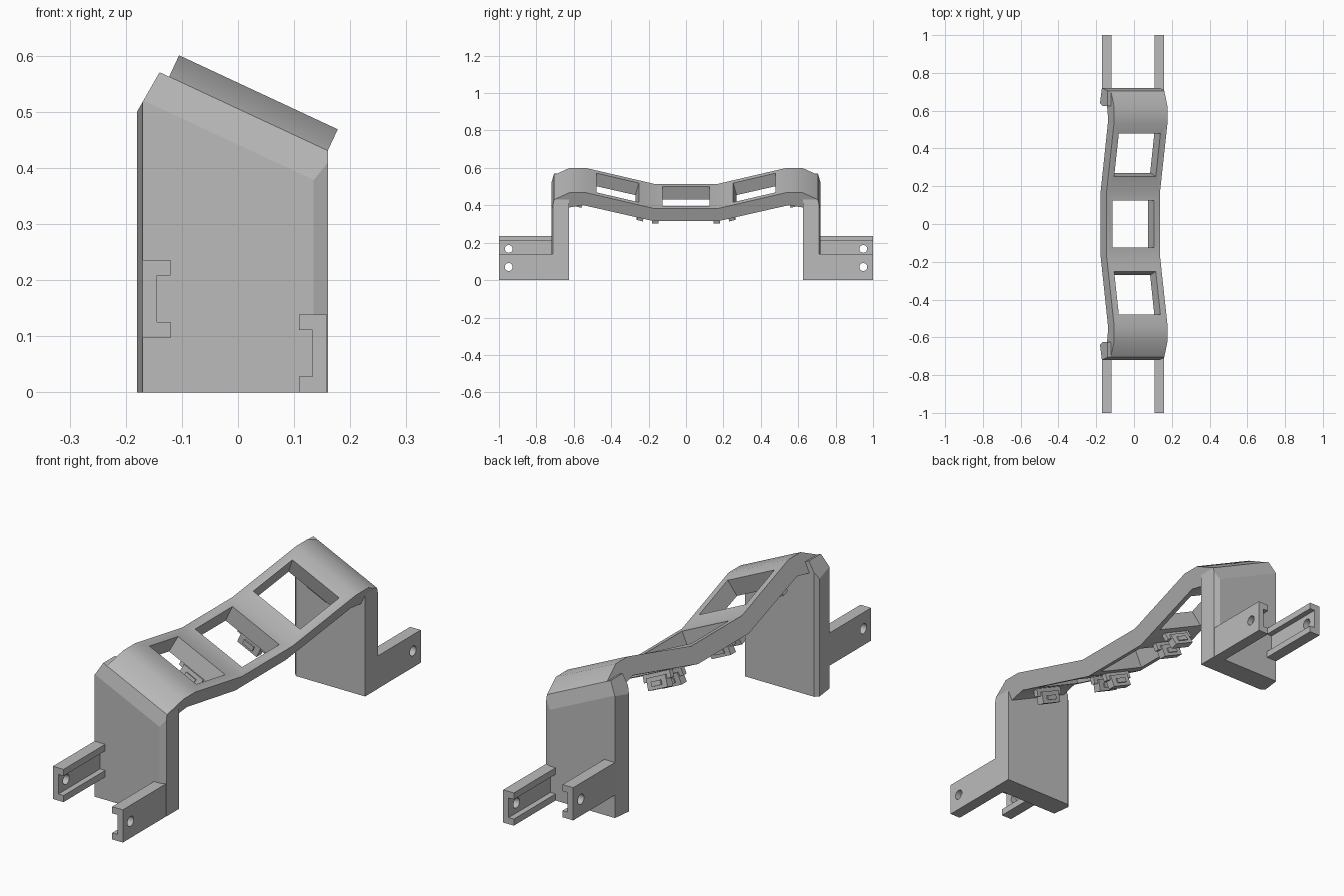
import bpy, bmesh, math
from mathutils import Matrix, Vector

cube = bpy.data.objects.get("Cube")
if cube:
    bpy.data.objects.remove(cube, do_unlink=True)

grey = bpy.data.materials.new("plain_grey")
grey.use_nodes = True
GREY = (0.5, 0.5, 0.5, 1)
grey.diffuse_color = GREY
grey.node_tree.nodes["Principled BSDF"].inputs["Base Color"].default_value = GREY

# The deck leans sideways: local x runs across it, local z along its normal
LEAN = Matrix.Rotation(math.radians(25), 4, 'Y')
SLOPE = math.atan2(0.095, 0.37)
DECK_LEFT, DECK_RIGHT = -0.349, -0.037
DECK_MID = (DECK_LEFT + DECK_RIGHT) / 2


def finish(name, bm, matrix=Matrix()):
    bmesh.ops.transform(bm, matrix=matrix, verts=bm.verts)
    bmesh.ops.recalc_face_normals(bm, faces=bm.faces)
    mesh = bpy.data.meshes.new(name)
    bm.to_mesh(mesh)
    bm.free()
    mesh.materials.append(grey)
    obj = bpy.data.objects.new(name, mesh)
    bpy.context.collection.objects.link(obj)
    return obj


def prism(points, offset):
    """Extrude a closed outline by an offset."""
    bm = bmesh.new()
    face = bm.faces.new([bm.verts.new(p) for p in points])
    out = bmesh.ops.extrude_face_region(bm, geom=[face])
    moved = [g for g in out["geom"] if isinstance(g, bmesh.types.BMVert)]
    bmesh.ops.translate(bm, vec=offset, verts=moved)
    return bm


def box(bm, size, matrix):
    bmesh.ops.create_cube(bm, size=1, matrix=matrix @ Matrix.Diagonal((*size, 1)))


def trim(bm, point, normal):
    """Cut away everything beyond a plane and close the cut."""
    bmesh.ops.bisect_plane(bm, geom=bm.verts[:] + bm.edges[:] + bm.faces[:],
                           plane_co=point, plane_no=normal, clear_outer=True)
    bmesh.ops.holes_fill(bm, edges=[e for e in bm.edges if e.is_boundary])


def apply(obj, cutters=(), mirror=False):
    for c in cutters:
        c.hide_render = True
        mod = obj.modifiers.new("cut", 'BOOLEAN')
        mod.operation, mod.solver, mod.object = 'DIFFERENCE', 'EXACT', c
    if mirror:
        mod = obj.modifiers.new("mirror", 'MIRROR')
        mod.use_axis = (False, True, False)
        mod.use_mirror_merge = False
    bpy.context.view_layer.update()
    graph = bpy.context.evaluated_depsgraph_get()
    mesh = bpy.data.meshes.new_from_object(obj.evaluated_get(graph))
    obj.modifiers.clear()
    obj.data = mesh
    for c in cutters:
        bpy.data.objects.remove(c, do_unlink=True)
    return obj


# Arched deck with three windows
top = [(0.17, 0.405), (0.54, 0.5), (0.62, 0.5), (0.705, 0.458)]
under = [(0.705, 0.385), (0.63, 0.41), (0.55, 0.425), (0.17, 0.33)]
half = top + under
outline = half + [(-y, w) for y, w in reversed(half)]
deck = finish("deck", prism([(DECK_LEFT, y, w) for y, w in outline],
                            (DECK_RIGHT - DECK_LEFT, 0, 0)), LEAN)
cutters = []
for side in (-1, 0, 1):
    bm = bmesh.new()
    place = (Matrix.Translation((DECK_MID, side * 0.375, 0.42 if side else 0.37))
             @ Matrix.Rotation(side * SLOPE, 4, 'X'))
    box(bm, (0.243, 0.235 if side else 0.25, 0.25), place)
    cutters.append(finish("window_cutter", bm, LEAN))
apply(deck, cutters)
bpy.ops.object.select_all(action='DESELECT')
bpy.context.view_layer.objects.active = deck
deck.select_set(True)
bpy.ops.object.shade_smooth_by_angle(angle=math.radians(30))

# Legs with slanted tops
plan = [(-0.17, -0.72), (0.135, -0.72), (0.16, -0.71),
        (0.16, -0.625), (-0.165, -0.625), (-0.18, -0.64)]
bm = prism([(x, y, 0) for x, y in plan], (0, 0, 0.8))
across, normal = LEAN @ Vector((1, 0, 0)), LEAN @ Vector((0, 0, 1))
trim(bm, normal * 0.458, normal)
trim(bm, (-0.18, 0, 0.5), (-0.07, 0, 0.04))
trim(bm, normal * 0.4 + Vector((0, -0.72, 0)),
     normal * 0.015 + Vector((0, -0.058, 0)))
apply(finish("legs", bm), mirror=True)

# Channel rails with bolt holes
channel = [(0, 0), (0.05, 0), (0.05, 0.028), (0.026, 0.028),
           (0.026, 0.111), (0.05, 0.111), (0.05, 0.139), (0, 0.139)]
for name, x0, z0, facing in (("left_rails", 0.159, 0, -1), ("right_rails", -0.17, 0.097, 1)):
    rail = finish(name, prism([(x0 + facing * x, -1, z0 + z) for x, z in channel],
                              (0, 0.35, 0)))
    bm = bmesh.new()
    bmesh.ops.create_cone(bm, cap_ends=True, segments=24, radius1=0.021,
                          radius2=0.021, depth=0.2)
    hole = finish("hole_cutter", bm, Matrix.Translation((x0, -0.948, z0 + 0.07))
                  @ Matrix.Rotation(math.pi / 2, 4, 'Y'))
    apply(rail, [hole], mirror=True)

# Stepped clips under the deck, beside each window end
for name, y, w, tilt in (("middle_clips", -0.165, 0.33, 0),
                         ("inner_clips", -0.232, 0.345, -SLOPE),
                         ("outer_clips", -0.56, 0.425, -SLOPE)):
    bm = bmesh.new()
    place = Matrix.Translation((DECK_MID, y, w)) @ Matrix.Rotation(tilt, 4, 'X')
    box(bm, (0.14, 0.02, 0.06), place)
    box(bm, (0.1, 0.034, 0.05), place @ Matrix.Translation((0, 0, -0.038)))
    box(bm, (0.05, 0.046, 0.02), place @ Matrix.Translation((0, 0, -0.04)))
    apply(finish(name, bm, LEAN), mirror=True)
